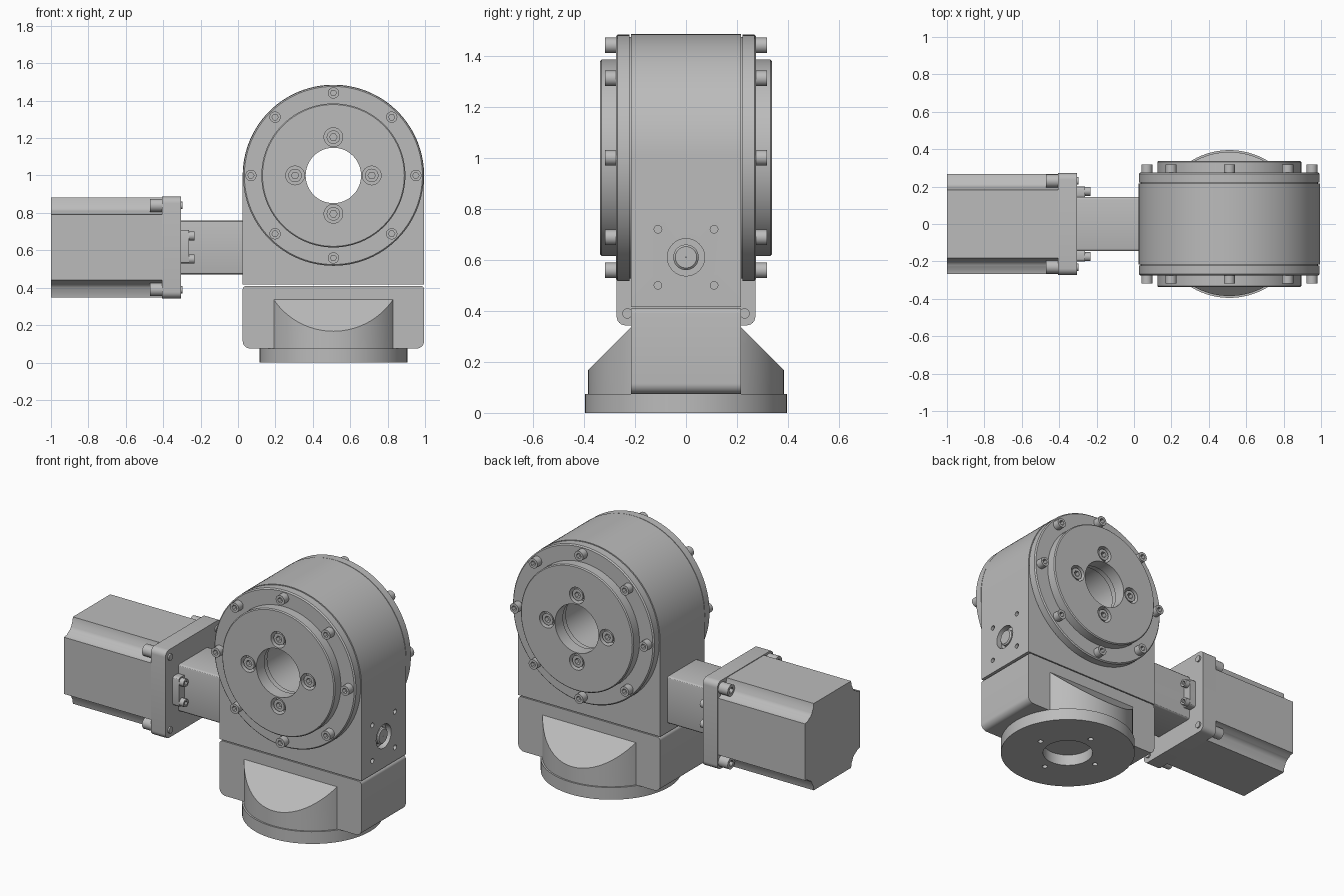
import bpy, bmesh
from math import sin, cos, pi, radians
from mathutils import Vector

if "Cube" in bpy.data.objects:
    bpy.data.objects.remove(bpy.data.objects["Cube"])

grey = bpy.data.materials.new("machined grey")
grey.use_nodes = True
COLOUR = (0.5, 0.5, 0.5, 1)
grey.diffuse_color = COLOUR
grey.node_tree.nodes["Principled BSDF"].inputs["Base Color"].default_value = COLOUR

CX, CZ = 0.51, 1.0        # centre of the output bore
MZ = 0.615                # height of the motor axis
AXES = {"x": (1, 2, 0), "y": (0, 2, 1), "z": (0, 1, 2)}


def finish(name, bm):
    bmesh.ops.recalc_face_normals(bm, faces=bm.faces)
    me = bpy.data.meshes.new(name)
    bm.to_mesh(me)
    bm.free()
    me.materials.append(grey)
    me.shade_smooth()
    me.set_sharp_from_angle(angle=radians(30))
    ob = bpy.data.objects.new(name, me)
    bpy.context.collection.objects.link(ob)
    return ob


def prism(name, outline, axis, start, end):
    """Extrude a 2D outline along an axis."""
    bm = bmesh.new()
    u, v, w = AXES[axis]
    loops = []
    for d in (start, end):
        loop = []
        for a, b in outline:
            co = [0, 0, 0]
            co[u], co[v], co[w] = a, b, d
            loop.append(bm.verts.new(co))
        loops.append(loop)
        bm.faces.new(loop)
    n = len(outline)
    for i in range(n):
        j = (i + 1) % n
        bm.faces.new((loops[0][i], loops[0][j], loops[1][j], loops[1][i]))
    return finish(name, bm)


def arc(cu, cv, r, a0, a1, n):
    return [(cu + r * cos(radians(a0 + (a1 - a0) * i / n)),
             cv + r * sin(radians(a0 + (a1 - a0) * i / n))) for i in range(n + 1)]


def circle(cu, cv, r, n=64):
    return arc(cu, cv, r, 0, 360, n)[:-1]


def rounded(cu, cv, hu, hv, r, n=6):
    pts = []
    for su, sv, a in ((1, 1, 0), (-1, 1, 90), (-1, -1, 180), (1, -1, 270)):
        pts += arc(cu + su * (hu - r), cv + sv * (hv - r), r, a, a + 90, n)
    return pts


def lathe(name, profile, centre, direction, n=96):
    """Revolve a closed (radius, height) profile round a direction."""
    bm = bmesh.new()
    rot = Vector(direction).to_track_quat("Z", "Y")
    rings = []
    for i in range(n):
        a = 2 * pi * i / n
        rings.append([bm.verts.new(Vector(centre) + rot @ Vector((r * cos(a), r * sin(a), h)))
                      for r, h in profile])
    m = len(profile)
    for i in range(n):
        p, q = rings[i], rings[(i + 1) % n]
        for k in range(m):
            l = (k + 1) % m
            bm.faces.new((p[k], p[l], q[l], q[k]))
    return finish(name, bm)


def cut(ob, cutters):
    """Subtract the cutters, bake the result and discard them."""
    for c in cutters:
        c.hide_render = True
        mod = ob.modifiers.new("cut", "BOOLEAN")
        mod.operation, mod.solver, mod.object = "DIFFERENCE", "EXACT", c
    bpy.context.view_layer.update()
    deps = bpy.context.evaluated_depsgraph_get()
    me = bpy.data.meshes.new_from_object(ob.evaluated_get(deps))
    ob.modifiers.clear()
    ob.data = me
    me.shade_smooth()
    me.set_sharp_from_angle(angle=radians(30))
    for c in cutters:
        bpy.data.objects.remove(c)
    return ob


# Socket-head bolt mesh, unit radius and unit height, reused for every screw
pattern = prism("bolt_pattern", circle(0, 0, 1, 24), "z", -0.3, 1)
cut(pattern, [prism("hex_cutter", circle(0, 0, 0.55, 6), "z", 0.4, 2)])
bolt_mesh = pattern.data
bpy.data.objects.remove(pattern)


def bolt(name, pos, direction, r, h):
    ob = bpy.data.objects.new(name, bolt_mesh)
    ob.location = pos
    ob.rotation_mode = "QUATERNION"
    ob.rotation_quaternion = Vector(direction).to_track_quat("Z", "Y")
    ob.scale = (r, r, h)
    bpy.context.collection.objects.link(ob)


# Gearbox housing: round top, square bottom, bored through
outline = arc(CX, CZ, 0.485, 0, 180, 64) + [(CX - 0.485, 0.416), (CX + 0.485, 0.416)]
housing = prism("gearbox_housing", outline, "y", -0.216, 0.216)
cutters = [prism("bore_cutter", circle(CX, CZ, 0.165), "y", -1, 1),
           prism("shaft_cutter", circle(0, 0.61, 0.073, 40), "x", 0.96, 1.1)]
for sy in (-1, 1):
    for sz in (-1, 1):
        cutters.append(prism("screw_cutter", circle(sy * 0.11, 0.61 + sz * 0.11, 0.015, 16),
                             "x", 0.95, 1.1))
cut(housing, cutters)
lathe("input_shaft_end", [(0.001, 0), (0.05, 0), (0.05, 0.045), (0.042, 0.052), (0.001, 0.052)],
      (0.94, 0, 0.61), (1, 0, 0), 40)

# Bearing flange, output cap and their screws on both faces
for side, s in (("front", -1), ("back", 1)):
    out = (0, s, 0)
    lathe(side + "_flange_gasket", [(0.165, 0.21), (0.474, 0.21), (0.474, 0.225), (0.165, 0.225)],
          (CX, 0, CZ), out)
    lathe(side + "_bearing_flange", [(0.155, 0.222), (0.483, 0.222), (0.483, 0.268),
                                     (0.476, 0.275), (0.155, 0.275)], (CX, 0, CZ), out)
    cap = lathe(side + "_output_cap", [(0.148, 0.26), (0.385, 0.26), (0.385, 0.331),
                                       (0.379, 0.337), (0.148, 0.337)], (CX, 0, CZ), out)
    spots = [(CX + 0.205 * cos(k * pi / 2), CZ + 0.205 * sin(k * pi / 2)) for k in range(4)]
    cut(cap, [prism("counterbore_cutter", circle(x, z, 0.05, 32), "y", s * 0.285, s * 0.5)
              for x, z in spots])
    for x, z in spots:
        bolt(side + "_cap_bolt", (x, s * 0.283, z), out, 0.036, 0.046)
    for k in range(8):
        a = k * pi / 4
        bolt(side + "_flange_bolt", (CX + 0.441 * cos(a), s * 0.275, CZ + 0.441 * sin(a)),
             out, 0.03, 0.043)

# Base block, with a tapered round pedestal and a mounting disc
block_outline = (arc(0.955, 0.115, 0.04, 0, -90, 8) + arc(0.065, 0.115, 0.04, -90, -180, 8)
                 + arc(0.045, 0.39, 0.02, 180, 90, 5) + arc(0.975, 0.39, 0.02, 90, 0, 5))
prism("base_block", block_outline, "y", -0.216, 0.216)
pedestal = prism("base_pedestal", circle(CX, 0, 0.385, 96), "z", 0.07, 0.4)
cut(pedestal, [prism("slope_cutter", [(s * 0.147, 0.405), (s * 0.6, 0.405), (s * 0.6, -0.048)],
                     "x", 0, 1.1) for s in (-1, 1)])
disc = prism("mounting_disc", circle(CX, 0, 0.395, 96), "z", 0, 0.075)
cutters = [prism("centre_cutter", circle(CX, 0, 0.146), "z", -0.1, 0.07)]
for k in range(4):
    a = k * pi / 2
    cutters.append(prism("mount_hole_cutter", circle(CX + 0.21 * cos(a), 0.21 * sin(a), 0.016, 16),
                         "z", -0.1, 0.06))
cut(disc, cutters)

# Neck joining the motor to the gearbox
prism("motor_neck", rounded(0, MZ, 0.145, 0.145, 0.014, 3), "x", -0.31, 0.03)

# Motor mounting plate and the body with scooped corners
prism("motor_plate", rounded(0, MZ, 0.272, 0.272, 0.035), "x", -0.405, -0.305)
scoop = ([(0.268, 0.175), (0.242, 0.18)] + arc(0.24, 0.235, 0.045, 255, 195, 6)
         + [(0.187, 0.24), (0.182, 0.268)])
body = []
for su, sv, step in ((1, 1, 1), (-1, 1, -1), (-1, -1, 1), (1, -1, -1)):
    body += [(su * a, MZ + sv * b) for a, b in scoop[::step]]
prism("motor_body", body, "x", -1.0, -0.4)
for sy in (-1, 1):
    for sz in (-1, 1):
        y, z = sy * 0.23, MZ + sz * 0.225
        bolt("motor_bolt", (-0.405, y, z), (-1, 0, 0), 0.035, 0.065)
        prism("motor_bolt_tip", circle(y, z, 0.02, 20), "x", -0.32, -0.296)

# Clamping lugs beside the neck
for side, s in (("front", -1), ("back", 1)):
    prism(side + "_neck_lug", rounded(s * 0.17, MZ + 0.003, 0.031, 0.09, 0.015, 3),
          "x", -0.31, -0.263)
    for dz in (-0.062, 0.062):
        bolt(side + "_lug_bolt", (-0.263, s * 0.175, MZ + dz), (1, 0, 0), 0.024, 0.03)
